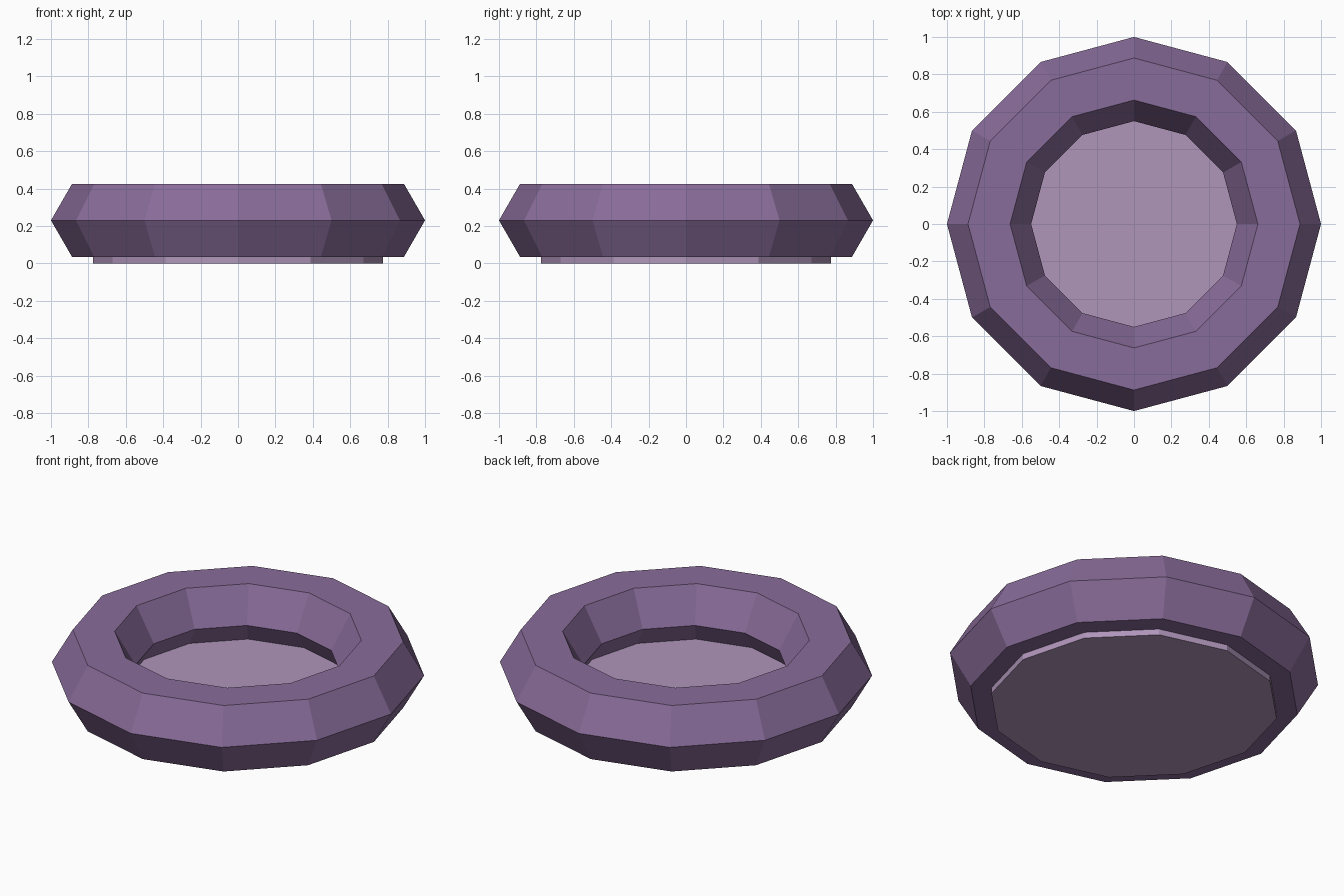
import bpy

if "Cube" in bpy.data.objects:
    bpy.data.objects.remove(bpy.data.objects["Cube"])


def paint(obj, name, color):
    mat = bpy.data.materials.new(name)
    mat.diffuse_color = (*color, 1.0)
    mat.use_nodes = True
    mat.node_tree.nodes["Principled BSDF"].inputs["Base Color"].default_value = mat.diffuse_color
    obj.data.materials.append(mat)


SIDES = 12      # low-poly segments around both parts
RING_R = 0.775  # centre-line radius of the padded ring
TUBE_R = 0.225
BASE_H = 0.12

# Padded ring: hexagonal cross-section, twelve segments
bpy.ops.mesh.primitive_torus_add(
    major_segments=SIDES, minor_segments=6,
    major_radius=RING_R, minor_radius=TUBE_R, location=(0, 0, 0.23))
ring = bpy.context.object
ring.name = "padded_ring"
paint(ring, "dark_purple", (0.25, 0.15, 0.32))

# Flat base disc closing the bottom of the ring
bpy.ops.mesh.primitive_cylinder_add(
    vertices=SIDES, radius=RING_R, depth=BASE_H, location=(0, 0, BASE_H / 2))
base = bpy.context.object
base.name = "base_cushion"
paint(base, "light_purple", (0.43, 0.30, 0.49))

# Flat shading on both parts
for obj in (ring, base):
    for poly in obj.data.polygons:
        poly.use_smooth = False
